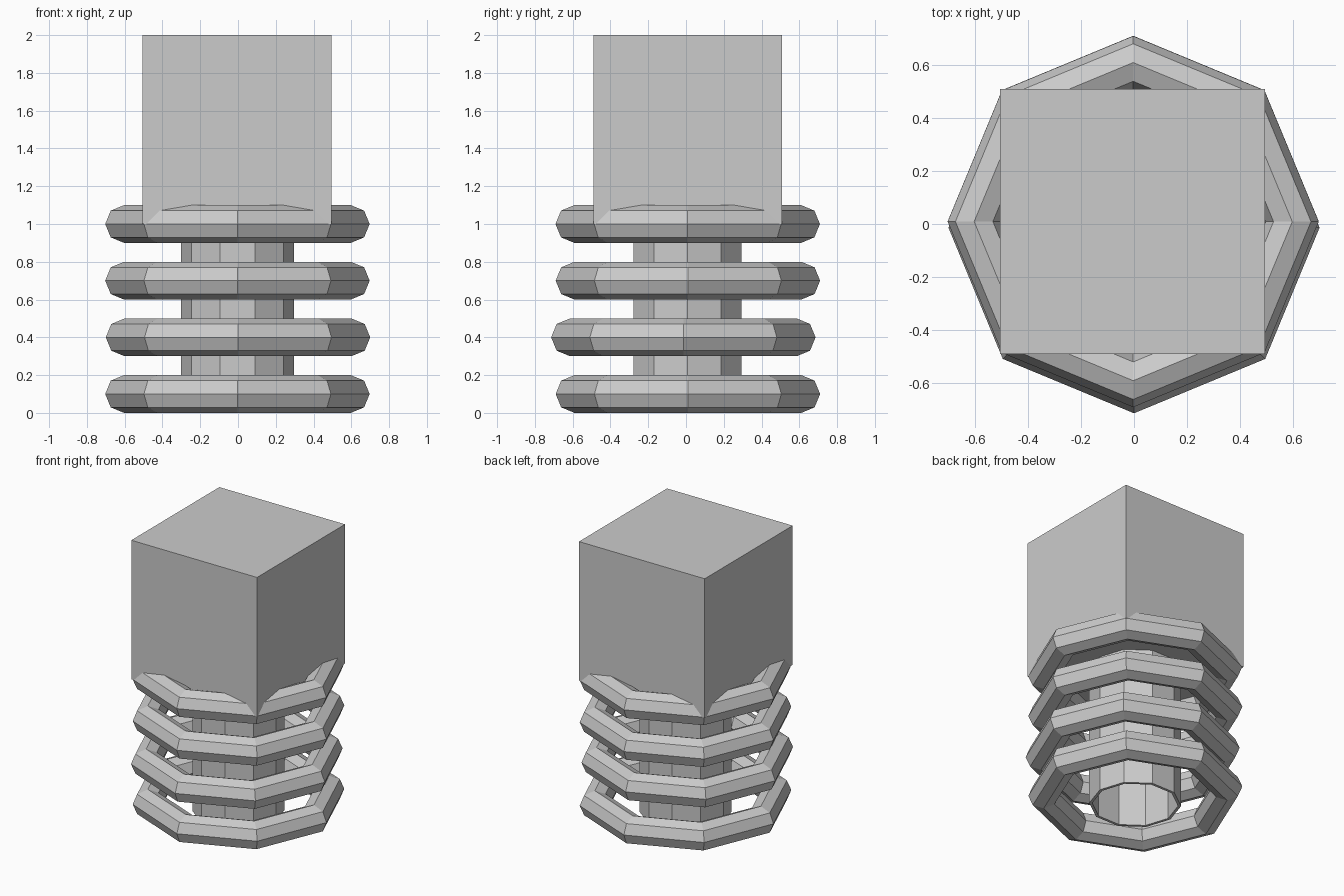
import bpy
import bmesh

if "Cube" in bpy.data.objects:
    bpy.data.objects.remove(bpy.data.objects["Cube"])

# Upper block
bpy.ops.mesh.primitive_cube_add(size=1, location=(-0.005, 0.009, 1.5))
bpy.context.object.name = "block"

# Four stacked octagonal rings, the second from the bottom slightly off-line
for i, (x, y) in enumerate([(-0.003, 0.01), (0.0, -0.014), (-0.003, 0.01), (-0.003, 0.009)]):
    bpy.ops.mesh.primitive_torus_add(
        major_segments=8, minor_segments=8, major_radius=0.6, minor_radius=0.1,
        location=(x, y, 0.1 + 0.3 * i))
    bpy.context.object.name = f"ring_{i + 1}"

# Ten-sided hollow core, open at the ends
bpy.ops.mesh.primitive_cylinder_add(
    vertices=10, radius=0.3, depth=1, end_fill_type='NOTHING',
    location=(-0.003, 0.008, 0.5), rotation=(0, 0, 1.5707963))
core = bpy.context.object
core.name = "core_tube"
wall = core.modifiers.new("wall", 'SOLIDIFY')
wall.thickness = 0.02
wall.offset = -1
